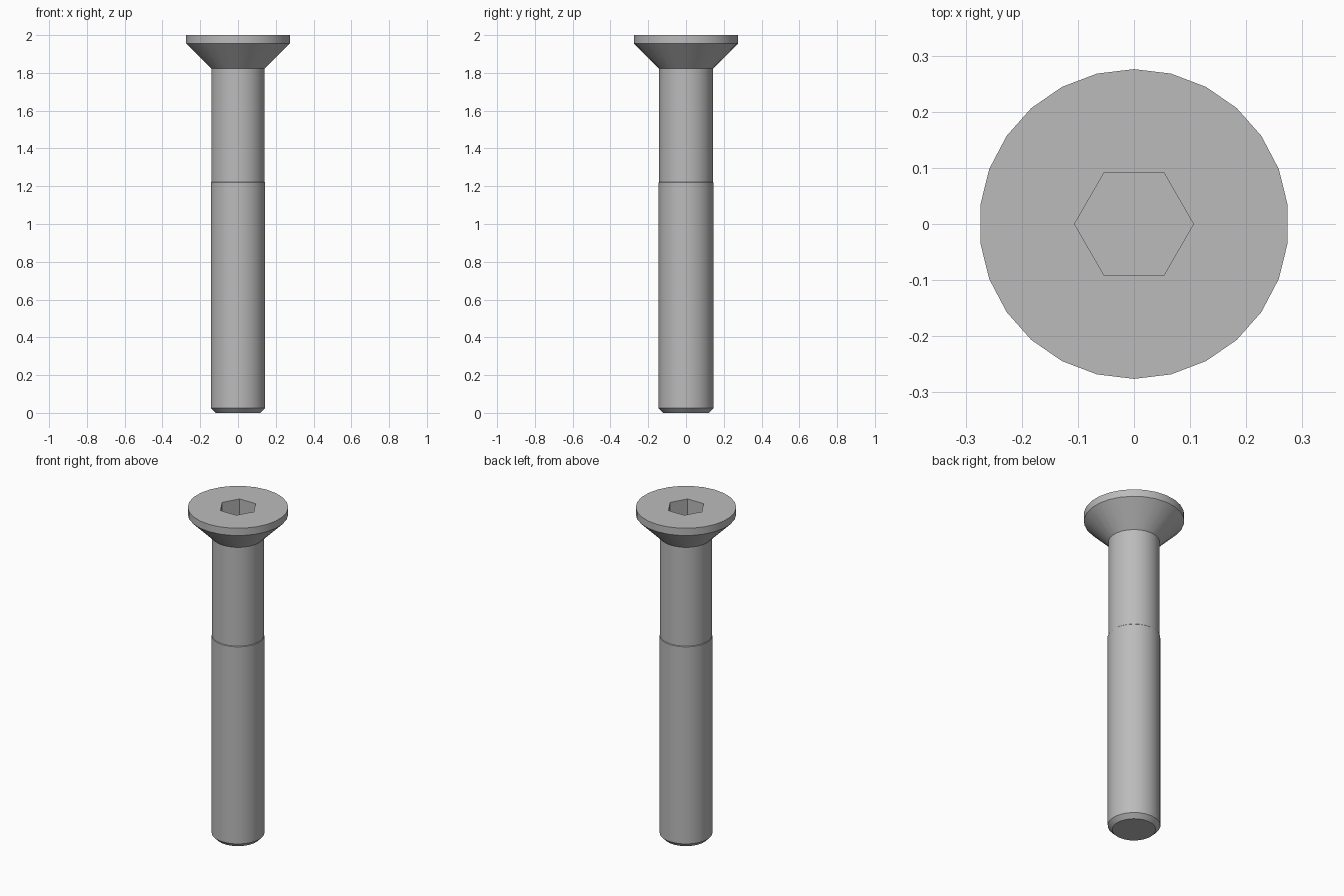
import bpy, bmesh, math

cube = bpy.data.objects.get("Cube")
if cube:
    bpy.data.objects.remove(cube, do_unlink=True)

steel = bpy.data.materials.new("grey steel")
steel.use_nodes = True
colour = (0.5, 0.5, 0.5, 1)
steel.diffuse_color = colour
steel.node_tree.nodes["Principled BSDF"].inputs["Base Color"].default_value = colour

SIDES = 26


def ring(bm, radius, z, sides, start):
    return [bm.verts.new((radius * math.cos(start + i * math.tau / sides),
                          radius * math.sin(start + i * math.tau / sides), z))
            for i in range(sides)]


def bridge(bm, a, b):
    for i in range(len(a)):
        j = (i + 1) % len(a)
        bm.faces.new((a[i], a[j], b[j], b[i]))


def finish(bm, name):
    bmesh.ops.recalc_face_normals(bm, faces=bm.faces)
    mesh = bpy.data.meshes.new(name)
    bm.to_mesh(mesh)
    bm.free()
    mesh.materials.append(steel)
    obj = bpy.data.objects.new(name, mesh)
    bpy.context.collection.objects.link(obj)
    bpy.ops.object.select_all(action='DESELECT')
    obj.select_set(True)
    bpy.context.view_layer.objects.active = obj
    bpy.ops.object.shade_smooth_by_angle(angle=math.radians(30))
    return obj


# Whole bolt turned from one profile: chamfered tip, shank, countersunk head
bm = bmesh.new()
profile = [(0.12, 0), (0.145, 0.025), (0.145, 1.22), (0.142, 1.223),
           (0.142, 1.822), (0.276, 1.956), (0.276, 2.0)]
rings = [ring(bm, r, z, SIDES, math.pi / 2) for r, z in profile]
for low, high in zip(rings, rings[1:]):
    bridge(bm, low, high)
bm.faces.new(rings[0])

# Hexagonal drive socket sunk into the top of the head
rim = ring(bm, 0.106, 2.0, 6, 0)
floor = ring(bm, 0.106, 1.87, 6, 0)
bridge(bm, rim, floor)
bm.faces.new(floor)


# Flat annulus between the socket rim and the head edge
def loop_edges(loop):
    return [bm.edges.get((loop[i - 1], loop[i])) for i in range(len(loop))]


bmesh.ops.triangle_fill(bm, edges=loop_edges(rings[-1]) + loop_edges(rim),
                        use_beauty=True, normal=(0, 0, 1))
finish(bm, "countersunk_bolt")
